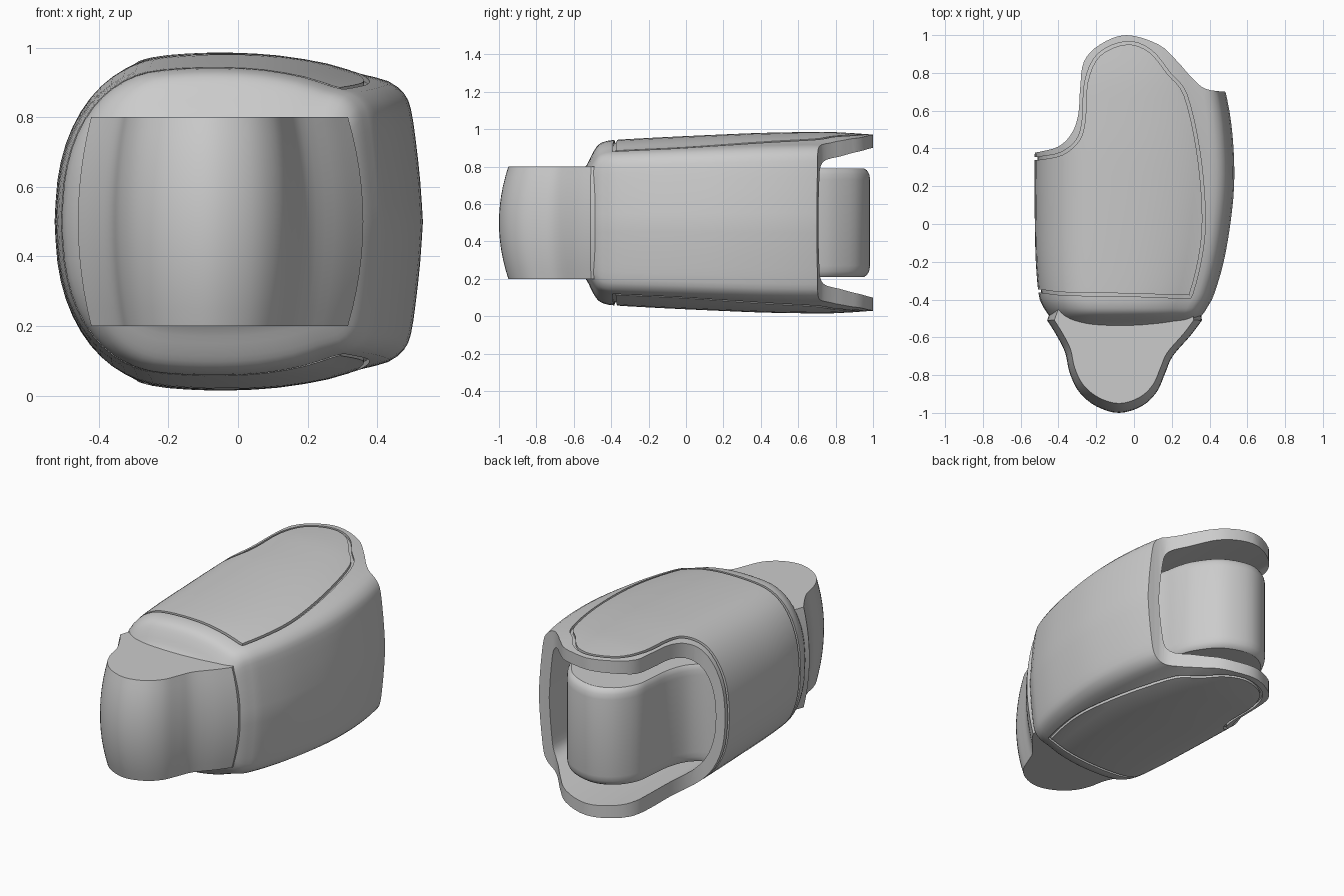
import bpy, bmesh, math
from mathutils import Vector

cube = bpy.data.objects.get("Cube")
if cube:
    bpy.data.objects.remove(cube, do_unlink=True)

grey = bpy.data.materials.new("plain grey")
grey.use_nodes = True
grey.diffuse_color = (0.6, 0.6, 0.6, 1)
grey.node_tree.nodes["Principled BSDF"].inputs["Base Color"].default_value = (0.6, 0.6, 0.6, 1)


def smooth_path(pts, steps=4):
    """Catmull-Rom through tuples of any size, open ended."""
    p = [pts[0]] + list(pts) + [pts[-1]]
    out = []
    for a, b, c, d in zip(p, p[1:], p[2:], p[3:]):
        for i in range(steps):
            t = i / steps
            out.append(tuple(0.5 * (2 * q + (r - o) * t + (2 * o - 5 * q + 4 * r - s) * t * t
                                    + (3 * q - o - 3 * r + s) * t ** 3)
                             for o, q, r, s in zip(a, b, c, d)))
    return out + [pts[-1]]


def loft(name, rings):
    """Skin closed rings of equal length and cap both ends."""
    bm = bmesh.new()
    rows = [[bm.verts.new(p) for p in ring] for ring in rings]
    n = len(rows[0])
    for r, s in zip(rows, rows[1:]):
        for i in range(n):
            bm.faces.new((r[i], r[(i + 1) % n], s[(i + 1) % n], s[i]))
    bm.faces.new(rows[0][::-1])
    bm.faces.new(rows[-1])
    bmesh.ops.recalc_face_normals(bm, faces=bm.faces)
    mesh = bpy.data.meshes.new(name)
    bm.to_mesh(mesh)
    bm.free()
    mesh.materials.append(grey)
    obj = bpy.data.objects.new(name, mesh)
    bpy.context.collection.objects.link(obj)
    return obj


def prism(name, outline):
    return loft(name, [[(x, y, z) for x, y in outline] for z in (-0.5, 1.5)])


def boolean(obj, cutter, operation):
    mod = obj.modifiers.new("cut", 'BOOLEAN')
    mod.object, mod.operation, mod.solver = cutter, operation, 'EXACT'
    bpy.context.view_layer.objects.active = obj
    bpy.ops.object.modifier_apply(modifier=mod.name)


def offset(outline, d):
    """Push a closed outline outwards by d along its corner normals."""
    area = sum(a[0] * b[1] - b[0] * a[1] for a, b in zip(outline, outline[1:] + outline[:1]))
    sign = math.copysign(d, area)
    out = []
    for i, p in enumerate(outline):
        q = outline[(i + 1) % len(outline)]
        t = Vector(q) - Vector(outline[i - 1])
        t.normalize()
        out.append((p[0] + t.y * sign, p[1] - t.x * sign))
    return out


# Cross-section, upper half, in units of half width and half height
half = smooth_path([(-1, 0), (-.985, .25), (-.94, .47), (-.86, .66), (-.75, .81), (-.62, .91),
                    (-.47, .97), (-.25, .995), (0, 1), (.25, .985), (.5, .94), (.68, .88),
                    (.82, .84), (.9, .77), (.935, .68), (.96, .5), (.985, .25), (1, 0)], 2)
section = half + [(u, -v) for u, v in half[-2:0:-1]]


def section_ring(y, x0, x1, h):
    return [((x0 + x1) / 2 + u * (x1 - x0) / 2, y, 0.5 + v * h) for u, v in section]


# Main body: stations of y, low x, high x, half height
stations = smooth_path([
    (-.57, -.40, .27, .26), (-.53, -.42, .32, .31), (-.50, -.44, .345, .37),
    (-.47, -.46, .37, .415), (-.43, -.485, .395, .435), (-.37, -.505, .425, .443),
    (-.2, -.52, .475, .453), (0, -.525, .51, .463), (.2, -.527, .53, .472),
    (.4, -.525, .527, .48), (.6, -.52, .505, .484), (.8, -.515, .46, .484),
    (1.04, -.50, .40, .468)], 3)
body = loft("body_shell", [section_ring(*s) for s in stations])
inner = loft("groove_floor", [section_ring(y, a + .015, b - .015, h - .015)
                              for y, a, b, h in stations])

# Rear plan with the rounded fork ears
ear = smooth_path([(.483, .70), (.38, .715), (.31, .77), (.23, .86), (.13, .95), (-.04, 1.0),
                   (-.18, .95), (-.265, .86), (-.285, .72), (-.295, .58), (-.33, .48),
                   (-.40, .41), (-.51, .38)])
plan = prism("plan_cutter", [(-.8, -1.2), (.8, -1.2), (.8, .70)] + ear + [(-.8, .37)])

# Groove around the cover that wraps the low x side
cover_rear = smooth_path([(-.50, .34), (-.38, .365), (-.29, .44), (-.258, .55), (-.245, .75),
                          (-.18, .89), (-.04, .95), (.08, .91), (.18, .79), (.265, .68),
                          (.33, .4), (.36, .1), (.352, -.12), (.30, -.35), (.26, -.375),
                          (0, -.368), (-.35, -.362), (-.47, -.35)])
cover = [(-.8, .33)] + cover_rear + [(-.8, -.32)]
groove = prism("groove_cutter", offset(cover, .016))
cover_mask = prism("cover_mask", cover)
boolean(groove, cover_mask, 'DIFFERENCE')
boolean(groove, inner, 'DIFFERENCE')

# Hollow between the ears
hollow = loft("hollow_cutter", [section_ring(y, -.47, .41, .4) for y in (.2, 1.2)])

boolean(body, plan, 'INTERSECT')
boolean(body, hollow, 'DIFFERENCE')
boolean(body, groove, 'DIFFERENCE')
for helper in (plan, groove, cover_mask, inner, hollow):
    bpy.data.objects.remove(helper, do_unlink=True)


def knuckle(name, outline, centre, levels):
    """Barrel of a plan outline, scaled about a centre at each height."""
    cx, cy = centre
    return loft(name, [[(cx + (x - cx) * k, cy + (y - cy) * k, 0.5 + z) for x, y in outline]
                       for z, k in levels])


# Front knuckle with bulging sides
front_plan = [(-.42, -.40)] + smooth_path([
    (-.46, -.51), (-.41, -.59), (-.365, -.68), (-.34, -.79), (-.29, -.89), (-.20, -.965),
    (-.08, -1.0), (.04, -.965), (.12, -.89), (.165, -.79), (.205, -.70), (.30, -.59),
    (.36, -.51)]) + [(.34, -.40)]
bulge = [(z * .3, 1 - .1 * z * z) for z in [i / 6 for i in range(-6, 7)]]
front_knuckle = knuckle("front_knuckle", front_plan, (-.08, -.5), bulge)

# Rear knuckle between the ears, with softened rims
rear_plan = [(.38, .15)] + smooth_path([
    (.36, .45), (.29, .58), (.265, .70), (.22, .81), (.12, .93), (-.04, .985), (-.17, .94),
    (-.25, .83), (-.27, .70), (-.285, .57), (-.325, .46), (-.39, .395), (-.47, .365)]) + [(-.47, .15)]
rims = [(.23, 1), (.26, .99), (.28, .97), (.29, .945)]
levels = [(-z, k) for z, k in rims[::-1]] + rims
rear_knuckle = knuckle("rear_knuckle", rear_plan, (-.04, .4), levels)

# Smooth shading with sharp edges kept
for obj in (body, front_knuckle, rear_knuckle):
    bpy.ops.object.select_all(action='DESELECT')
    obj.select_set(True)
    bpy.context.view_layer.objects.active = obj
    bpy.ops.object.shade_smooth_by_angle(angle=math.radians(32))
